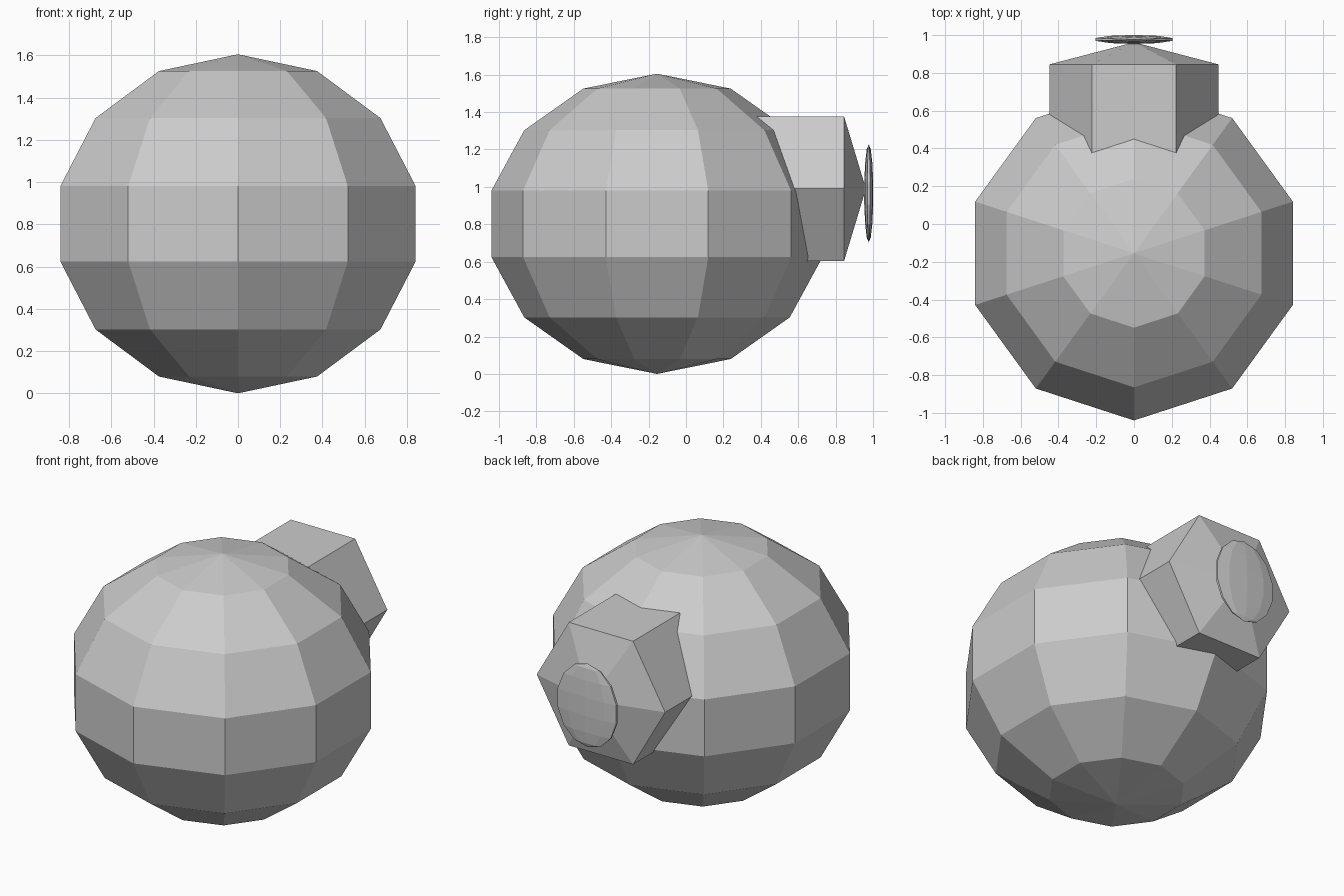
import bpy, bmesh, math
from mathutils import Matrix

if "Cube" in bpy.data.objects:
    bpy.data.objects.remove(bpy.data.objects["Cube"])

grey = bpy.data.materials.new("plain grey")
grey.diffuse_color = (0.6, 0.6, 0.6, 1)
grey.use_nodes = True
grey.node_tree.nodes["Principled BSDF"].inputs["Base Color"].default_value = grey.diffuse_color


def make_object(name, bm):
    bmesh.ops.recalc_face_normals(bm, faces=bm.faces[:])
    mesh = bpy.data.meshes.new(name)
    bm.to_mesh(mesh)
    bm.free()
    mesh.materials.append(grey)
    ob = bpy.data.objects.new(name, mesh)
    bpy.context.collection.objects.link(ob)
    return ob


def faceted_ball(name, centre, radii):
    """Ten-sided, seven-ring ball with its poles up and down."""
    bm = bmesh.new()
    bmesh.ops.create_uvsphere(
        bm, u_segments=10, v_segments=7, radius=1,
        matrix=Matrix.Translation(centre) @ Matrix.Diagonal((*radii, 1)))
    return make_object(name, bm)


# Large round body
faceted_ball("body", (0, -0.155, 0.8025), (0.907, 0.885 / 0.975, 0.8025))

# Hexagonal neck along y, with a shallow pointed end
bm = bmesh.new()
R, CZ = 0.447, 0.99
rings = [[bm.verts.new((R * math.cos(i * math.pi / 3), y,
                        CZ + R * math.sin(i * math.pi / 3)))
          for i in range(6)] for y in (0.3, 0.845)]
tip = bm.verts.new((0, 0.962, CZ))
bm.faces.new(rings[0])
for i in range(6):
    j = (i + 1) % 6
    bm.faces.new((rings[0][i], rings[0][j], rings[1][j], rings[1][i]))
    bm.faces.new((rings[1][i], rings[1][j], tip))
make_object("neck", bm)

# Thin rounded disc at the tip
faceted_ball("end_disc", (0, 0.977, 0.965), (0.22, 0.0246, 0.262))
